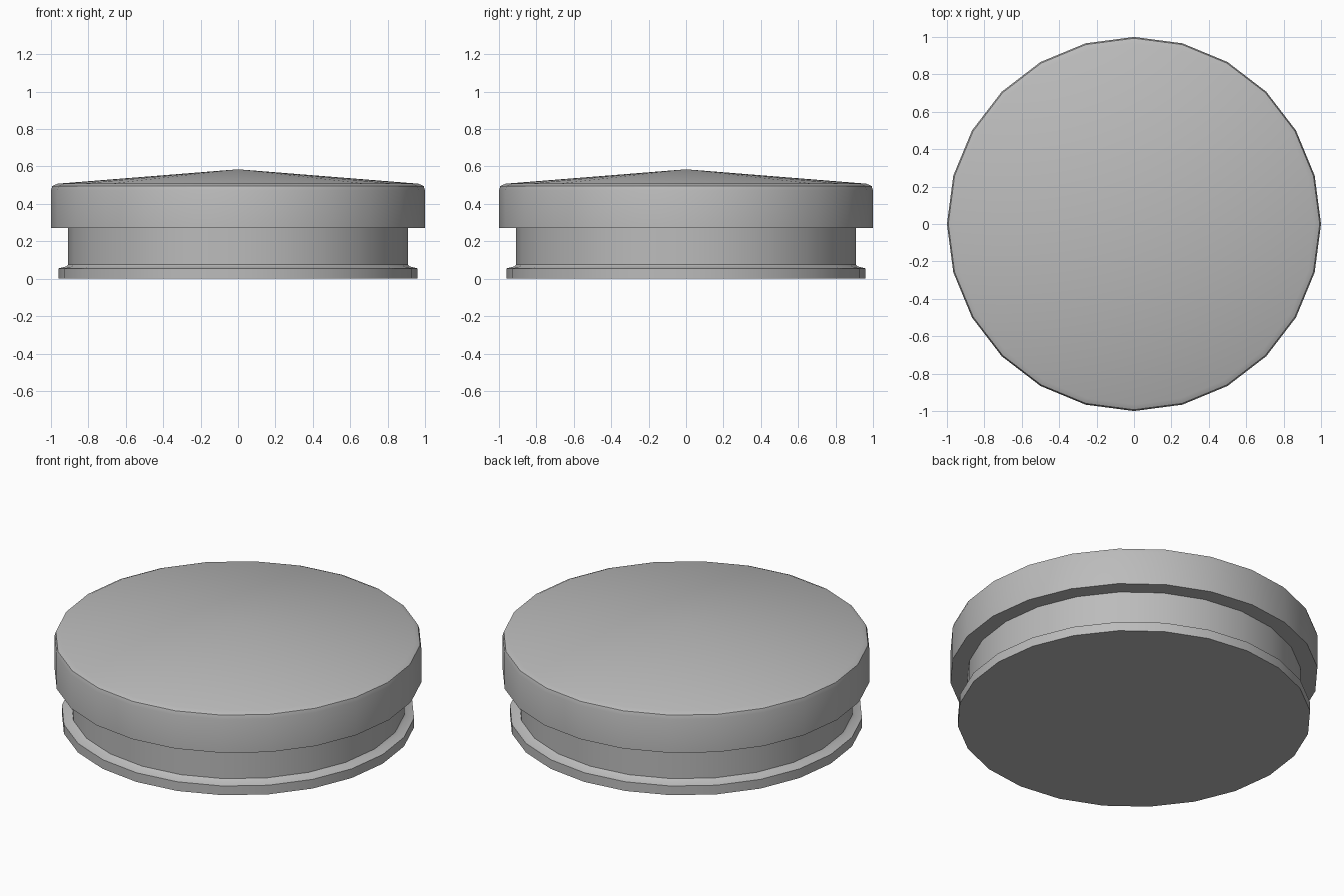
import bpy
import bmesh
from math import cos, sin, tau, radians

SIDES = 24

cube = bpy.data.objects.get("Cube")
if cube:
    bpy.data.objects.remove(cube, do_unlink=True)

grey = bpy.data.materials.new("plain grey")
grey.use_nodes = True
colour = (0.5, 0.5, 0.5, 1)
grey.diffuse_color = colour
grey.node_tree.nodes["Principled BSDF"].inputs["Base Color"].default_value = colour


def lathe(name, profile):
    """Turn a (radius, height) profile, listed from bottom to top, about z."""
    bm = bmesh.new()
    rings = []
    for r, z in profile:
        count = SIDES if r > 0 else 1
        rings.append([bm.verts.new((r * cos(tau * i / SIDES), r * sin(tau * i / SIDES), z))
                      for i in range(count)])
    for low, high in zip(rings, rings[1:]):
        for i in range(SIDES):
            j = (i + 1) % SIDES
            if len(low) == 1:
                bm.faces.new((low[0], high[j], high[i]))
            elif len(high) == 1:
                bm.faces.new((low[i], low[j], high[0]))
            else:
                bm.faces.new((low[i], low[j], high[j], high[i]))
    bmesh.ops.recalc_face_normals(bm, faces=bm.faces)
    mesh = bpy.data.meshes.new(name)
    bm.to_mesh(mesh)
    bm.free()
    mesh.materials.append(grey)
    obj = bpy.data.objects.new(name, mesh)
    bpy.context.collection.objects.link(obj)
    bpy.ops.object.select_all(action='DESELECT')
    obj.select_set(True)
    bpy.context.view_layer.objects.active = obj
    bpy.ops.object.shade_smooth_by_angle(angle=radians(35))
    return obj


# Stopper: flat underside, thin flange, recessed neck and overhanging cap
lathe("stopper", [
    (0, 0), (0.96, 0), (0.96, 0.055), (0.92, 0.065), (0.908, 0.075),  # flange
    (0.908, 0.272),                                                   # neck
    (1, 0.272), (1, 0.472), (0.993, 0.495), (0.965, 0.508),           # cap rim
    (0, 0.585),                                                       # shallow cone top
])
